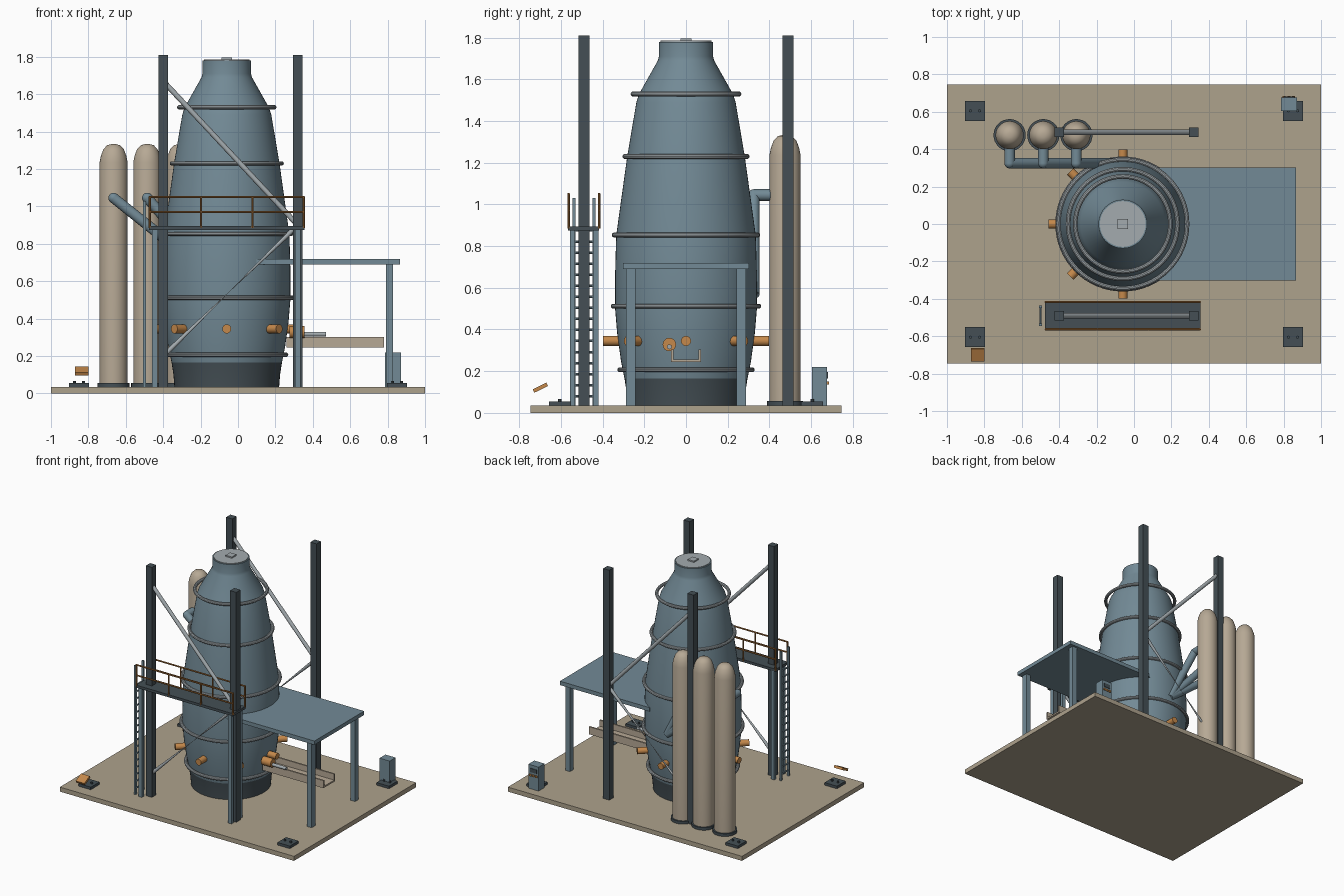
import bpy, math
from mathutils import Vector

if "Cube" in bpy.data.objects:
    bpy.data.objects.remove(bpy.data.objects["Cube"])


def material(name, *rgb):
    m = bpy.data.materials.new(name)
    m.diffuse_color = (*rgb, 1)
    m.use_nodes = True
    m.node_tree.nodes["Principled BSDF"].inputs["Base Color"].default_value = m.diffuse_color
    return m


BLUE = material("steel blue", .17, .255, .305)
DARK = material("dark steel", .058, .078, .09)
GREY = material("light grey steel", .37, .41, .43)
SAND = material("concrete sand", .42, .36, .265)
TAN = material("stove brick", .47, .395, .30)
ORANGE = material("copper orange", .56, .25, .07)
RAIL = material("rail brown", .34, .14, .035)


def finish(name, mat, smooth=False):
    o = bpy.context.object
    o.name = name
    o.data.materials.append(mat)
    if smooth:
        bpy.ops.object.shade_smooth_by_angle(angle=math.radians(35))
    return o


def box(name, mat, x0, x1, y0, y1, z0, z1, rot=(0, 0, 0)):
    bpy.ops.mesh.primitive_cube_add(size=1, location=((x0 + x1) / 2, (y0 + y1) / 2, (z0 + z1) / 2), rotation=rot)
    bpy.context.object.scale = (x1 - x0, y1 - y0, z1 - z0)
    return finish(name, mat)


def rod(name, mat, a, b, r, r2=None, sides=20):
    a, b = Vector(a), Vector(b)
    d = b - a
    bpy.ops.mesh.primitive_cone_add(vertices=sides, radius1=r, radius2=r if r2 is None else r2, depth=d.length,
                                    location=(a + b) / 2, rotation=d.to_track_quat('Z', 'Y').to_euler())
    return finish(name, mat, True)


def lathe(name, mat, x, y, profile, sides=64):
    verts, faces = [], []
    for r, z in profile:
        for i in range(sides):
            t = 2 * math.pi * i / sides
            verts.append((r * math.cos(t), r * math.sin(t), z))
    for k in range(len(profile) - 1):
        for i in range(sides):
            j = (i + 1) % sides
            faces.append((k * sides + i, k * sides + j, (k + 1) * sides + j, (k + 1) * sides + i))
    faces.append(tuple(reversed(range(sides))))
    faces.append(tuple(range((len(profile) - 1) * sides, len(profile) * sides)))
    me = bpy.data.meshes.new(name)
    me.from_pydata(verts, [], faces)
    o = bpy.data.objects.new(name, me)
    o.location = (x, y, 0)
    bpy.context.collection.objects.link(o)
    bpy.ops.object.select_all(action='DESELECT')
    bpy.context.view_layer.objects.active = o
    o.select_set(True)
    return finish(name, mat, True)


FX = -0.06     # furnace axis
G = 0.035      # top of the base slab

# Base slab and corner pads with bolts
box("base_slab", SAND, -1, 1, -.745, .745, 0, G)
for sx in (-1, 1):
    for sy in (-1, 1):
        x, y = sx * .85, sy * .605
        box("corner_pad", DARK, x - .053, x + .053, y - .053, y + .053, G, .055)
        for dx in (-.025, .025):
            rod("pad_bolt", DARK, (x + dx, y, .05), (x + dx, y, .067), .008, sides=8)

# Furnace shell, hearth, cap and hoops
lathe("furnace_hearth", DARK, FX, 0, [(.28, G), (.285, .10), (.295, .165)])
lathe("furnace_shell", BLUE, FX, 0, [(.295, .165), (.312, .25), (.33, .38), (.34, .50), (.34, .66), (.335, .85),
                                     (.282, 1.23), (.238, 1.49), (.225, 1.53), (.135, 1.69), (.13, 1.71), (.13, 1.78)])
lathe("furnace_cap", GREY, FX, 0, [(.122, 1.778), (.122, 1.785)])
box("cap_hatch", GREY, FX - .027, FX + .027, -.027, .027, 1.785, 1.795)
for r, z in ((.254, 1.53), (.293, 1.23), (.344, .853), (.349, .512), (.317, .207)):
    bpy.ops.mesh.primitive_torus_add(major_radius=r, minor_radius=.012, major_segments=64, minor_segments=10,
                                     location=(FX, 0, z))
    finish("furnace_hoop", GREY, True)

# Air nozzles around the furnace
for i in range(8):
    c, s = math.cos(i * math.pi / 4), math.sin(i * math.pi / 4)
    rod("air_nozzle", ORANGE, (FX + .31 * c, .31 * s, .345), (FX + .397 * c, .397 * s, .345), .024)

# Tapping trough and tap gun
box("trough_floor", TAN, .26, .78, -.072, .072, .245, .257)
for s in (-1, 1):
    box("trough_wall", TAN, .26, .78, s * .066 - .006, s * .066 + .006, .245, .303)
rod("tap_gun", ORANGE, (.275, -.08, .328), (.355, -.08, .328), .032)
rod("tap_gun_arm", GREY, (.35, -.08, .317), (.47, -.08, .317), .012)

# Cast house roof and legs
box("cast_roof", BLUE, .10, .865, -.303, .303, .69, .72)
for s in (-1, 1):
    box("cast_roof_leg", BLUE, .79, .83, s * .265 - .022, s * .265 + .022, G, .69)

# Tower columns with diagonal braces; the lower brace pinches at its middle
for y in (-.49, .49):
    for x in (-.4, .32):
        box("tower_column", DARK, x - .026, x + .026, y - .026, y + .026, G, 1.81)
    rod("upper_brace", GREY, (-.4, y, 1.67), (.32, y, .9), .014, sides=12)
    mid = (-.04, y, .55)
    rod("lower_brace", GREY, (.32, y, .9), mid, .014, .001, 12)
    rod("lower_brace", GREY, (-.4, y, .2), mid, .014, .001, 12)

# Walkway deck, supports and railings
box("walkway_deck", DARK, -.475, .355, -.567, -.417, .875, .895)
for x in (-.445, .32):
    for y in (-.545, -.432):
        box("walkway_leg", BLUE, x - .014, x + .014, y - .012, y + .012, G, .875)
for y in (-.563, -.417):
    for z in (.97, 1.05):
        rod("walkway_rail", RAIL, (-.475, y, z), (.355, y, z), .006, sides=8)
    for i in range(4):
        x = -.472 + i * .2747
        rod("walkway_post", RAIL, (x, y, .885), (x, y, 1.053), .006, sides=8)

# Ladder
for y in (-.538, -.442):
    box("ladder_rail", BLUE, -.508, -.492, y - .007, y + .007, G, 1.03)
for i in range(16):
    z = .08 + i * .053
    rod("ladder_rung", BLUE, (-.5, -.538, z), (-.5, -.442, z), .006, sides=8)

# Hot air stoves and their pipes into the furnace
for x in (-.665, -.485, -.308):
    lathe("stove_foot", DARK, x, .475, [(.086, G), (.086, .056)], 32)
    lathe("stove", TAN, x, .475, [(.075, .05), (.075, 1.235), (.068, 1.27), (.055, 1.305), (.035, 1.327), (.012, 1.333)], 32)
    elbow = (x, .325, 1.045)
    rod("stove_outlet", BLUE, (x, .43, 1.045), elbow, .028)
    rod("stove_pipe", BLUE, elbow, (-.07, .325, .57), .028)
    bpy.ops.mesh.primitive_uv_sphere_add(segments=20, ring_count=10, radius=.028, location=elbow)
    finish("pipe_elbow", BLUE, True)

# Control cabinet with screen and buttons on the back
box("control_cabinet", BLUE, .785, .872, .605, .677, G, .22)
box("cabinet_screen", DARK, .80, .857, .677, .681, .165, .195)
for x in (.803, .828, .853):
    box("cabinet_button", ORANGE, x - .008, x + .008, .677, .685, .135, .15)

# Tilted notice plate
box("notice_plate", ORANGE, -.872, -.798, -.735, -.662, .112, .130, (math.radians(26), 0, 0))
